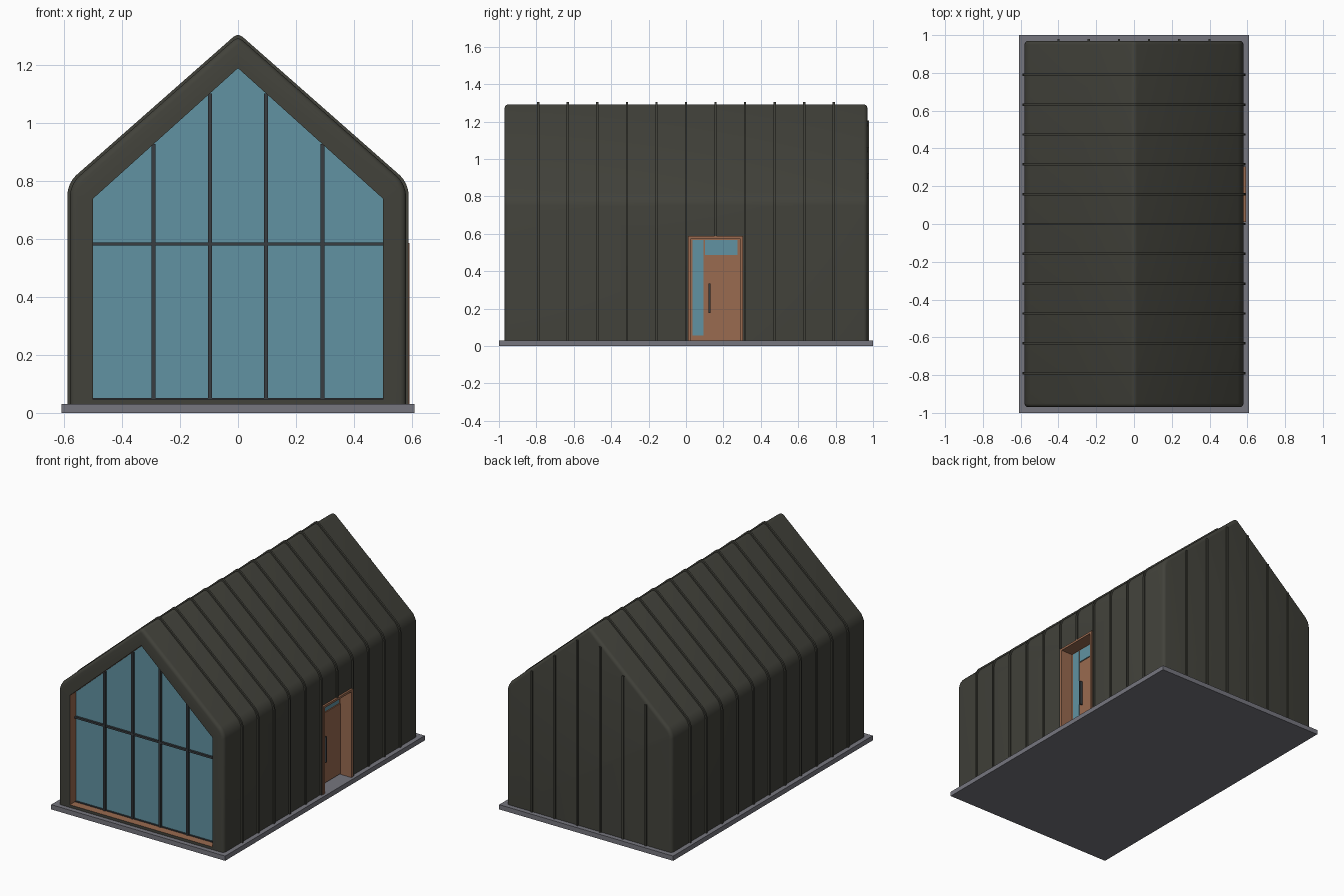
import bpy, bmesh, math
from mathutils import Vector

cube = bpy.data.objects.get("Cube")
if cube:
    bpy.data.objects.remove(cube, do_unlink=True)


def material(name, rgb):
    m = bpy.data.materials.new(name)
    m.use_nodes = True
    m.diffuse_color = (*rgb, 1)
    bsdf = m.node_tree.nodes["Principled BSDF"]
    bsdf.inputs["Base Color"].default_value = (*rgb, 1)
    bsdf.inputs["Roughness"].default_value = 0.7
    return m


CLADDING = material("dark cladding", (0.054, 0.054, 0.043))
WOOD = material("warm wood", (0.32, 0.145, 0.08))
GLASS = material("blue glass", (0.12, 0.29, 0.36))
CONCRETE = material("grey concrete", (0.18, 0.18, 0.21))
METAL = material("dark metal", (0.04, 0.047, 0.053))
parts = []


def finish(name, bm, mats):
    bmesh.ops.recalc_face_normals(bm, faces=bm.faces)
    mesh = bpy.data.meshes.new(name)
    bm.to_mesh(mesh)
    bm.free()
    for m in mats:
        mesh.materials.append(m)
    obj = bpy.data.objects.new(name, mesh)
    bpy.context.collection.objects.link(obj)
    parts.append(obj)
    return obj


def box(name, lo, hi, mat):
    bm = bmesh.new()
    bmesh.ops.create_cube(bm, size=1)
    lo, hi = Vector(lo), Vector(hi)
    for v in bm.verts:
        v.co = (lo + hi) / 2 + v.co * (hi - lo)
    return finish(name, bm, [mat])


def gable(half, eave, apex, bottom, y0, y1):
    """Five-sided gable prism running along y."""
    bm = bmesh.new()
    outline = [(-half, bottom), (half, bottom), (half, eave), (0, apex), (-half, eave)]
    face = bm.faces.new([bm.verts.new((x, y0, z)) for x, z in outline])
    new = bmesh.ops.extrude_face_region(bm, geom=[face])["geom"]
    for v in new:
        if isinstance(v, bmesh.types.BMVert):
            v.co.y = y1
    return bm


def round_edges(bm, rule, offset, segments):
    edges = [e for e in bm.edges if rule(*(v.co for v in e.verts))]
    bmesh.ops.bevel(bm, geom=edges, offset=offset, segments=segments,
                    profile=0.5, affect='EDGES')


SLOPE, HALF, APEX, END = 0.88, 0.58, 1.30, 0.97


def roofed(proud, y0, y1):
    """Gable prism with soft eaves and ridge, offset outward by proud."""
    half = HALF + proud
    apex = APEX + proud * math.hypot(1, SLOPE)
    eave = apex - SLOPE * half
    bm = gable(half, eave, apex, 0.02, y0, y1)
    along = lambda a, b: abs(a.y - b.y) > 0.001
    round_edges(bm, lambda a, b: along(a, b) and a.z > apex - 0.01, 0.02, 3)
    round_edges(bm, lambda a, b: along(a, b) and abs(a.z - eave) < 0.01, 0.04, 4)
    return bm


# Foundation slab
box("foundation_slab", (-0.61, -1, 0), (0.61, 1, 0.03), CONCRETE)

# House shell with softened gable ends
bm = roofed(0, -END, END)
round_edges(bm, lambda a, b: abs(a.y - b.y) < 0.001 and max(a.z, b.z) > 0.1, 0.02, 3)
shell = finish("house_shell", bm, [CLADDING, WOOD, GLASS])

# Cut the front window recess and the side door recess
DOOR_Y0, DOOR_Y1, DOOR_TOP, DOOR_X = 0.01, 0.305, 0.585, 0.51
cutters = [
    finish("window_cutter", gable(0.5, 0.74, 1.19, 0.047, -1.1, -0.91), []),
    box("door_cutter", (DOOR_X, DOOR_Y0, -0.1), (0.8, DOOR_Y1, DOOR_TOP), CLADDING),
]
for c in cutters:
    c.hide_render = True
    mod = shell.modifiers.new(c.name, 'BOOLEAN')
    mod.operation, mod.solver, mod.object = 'DIFFERENCE', 'EXACT', c
depsgraph = bpy.context.evaluated_depsgraph_get()
cut_mesh = bpy.data.meshes.new_from_object(shell.evaluated_get(depsgraph))
shell.modifiers.clear()
shell.data = cut_mesh
cut_mesh.materials.clear()
for m in (CLADDING, WOOD, GLASS):
    cut_mesh.materials.append(m)
for c in cutters:
    parts.remove(c)
    bpy.data.objects.remove(c, do_unlink=True)

# Wood on the reveals, glass on the back of the window recess
for p in cut_mesh.polygons:
    x, y, z = p.center
    p.material_index = 0
    if -0.96 < y < -0.9 and abs(x) < 0.505 and z < 1.195 - 0.9 * abs(x):
        p.material_index = 2 if p.normal.y < -0.9 else 1
    elif 0.5 < x < 0.575 and 0 < y < 0.32 and z < 0.6:
        p.material_index = 1

# Standing seams wrapped over walls and roof
for i in range(-5, 6):
    y = i * 0.158
    bm = roofed(0.009, y - 0.006, y + 0.006)
    caps = [f for f in bm.faces if abs(f.normal.y) > 0.9]
    bmesh.ops.inset_individual(bm, faces=caps, thickness=0.02)
    bmesh.ops.delete(bm, geom=caps, context='FACES')
    if i == 1:  # this seam stops above the door
        bmesh.ops.bisect_plane(bm, geom=bm.verts[:] + bm.edges[:] + bm.faces[:],
                               plane_co=(0, 0, DOOR_TOP), plane_no=(0, 0, 1))
        low = [f for f in bm.faces if f.calc_center_median().z < DOOR_TOP
               and f.calc_center_median().x > -0.3]
        bmesh.ops.delete(bm, geom=low, context='FACES')
    finish(f"wall_roof_seam_{i + 6}", bm, [CLADDING])

# Vertical seams on the rear gable
for i in range(6):
    x = (i - 2.5) * 0.16
    top = APEX - SLOPE * abs(x) - 0.025
    box(f"rear_seam_{i + 1}", (x - 0.006, 0.96, 0.02), (x + 0.006, 0.979, top), CLADDING)

# Window mullions and transom bar
for i in range(4):
    x = (i - 1.5) * 0.194
    box(f"window_mullion_{i + 1}", (x - 0.007, -0.925, 0.045),
        (x + 0.007, -0.905, 1.19 - 0.9 * abs(x)), METAL)
box("window_transom", (-0.5, -0.923, 0.577), (0.5, -0.905, 0.589), METAL)
box("window_bottom_bar", (-0.5, -0.92, 0.045), (0.5, -0.905, 0.051), METAL)

# Door surround
for name, y in (("front", DOOR_Y0), ("rear", DOOR_Y1 - 0.014)):
    box(f"door_jamb_{name}", (0.5, y, 0.025), (0.592, y + 0.014, DOOR_TOP), WOOD)
box("door_head", (0.5, DOOR_Y0, DOOR_TOP - 0.012), (0.592, DOOR_Y1, DOOR_TOP + 0.002), WOOD)

# Door leaf, glazing and handle
box("door_leaf", (0.505, 0.1, 0.035), (0.516, 0.288, 0.48), WOOD)
box("door_side_glass", (0.505, 0.036, 0.055), (0.514, 0.094, 0.567), GLASS)
box("door_top_glass", (0.505, 0.102, 0.487), (0.514, 0.276, 0.567), GLASS)
box("door_handle", (0.512, 0.12, 0.175), (0.535, 0.13, 0.335), METAL)

# Smooth the rounded edges, keep the corners crisp
bpy.ops.object.select_all(action='DESELECT')
for obj in parts:
    obj.select_set(True)
bpy.context.view_layer.objects.active = shell
bpy.ops.object.shade_smooth_by_angle(angle=math.radians(35))
